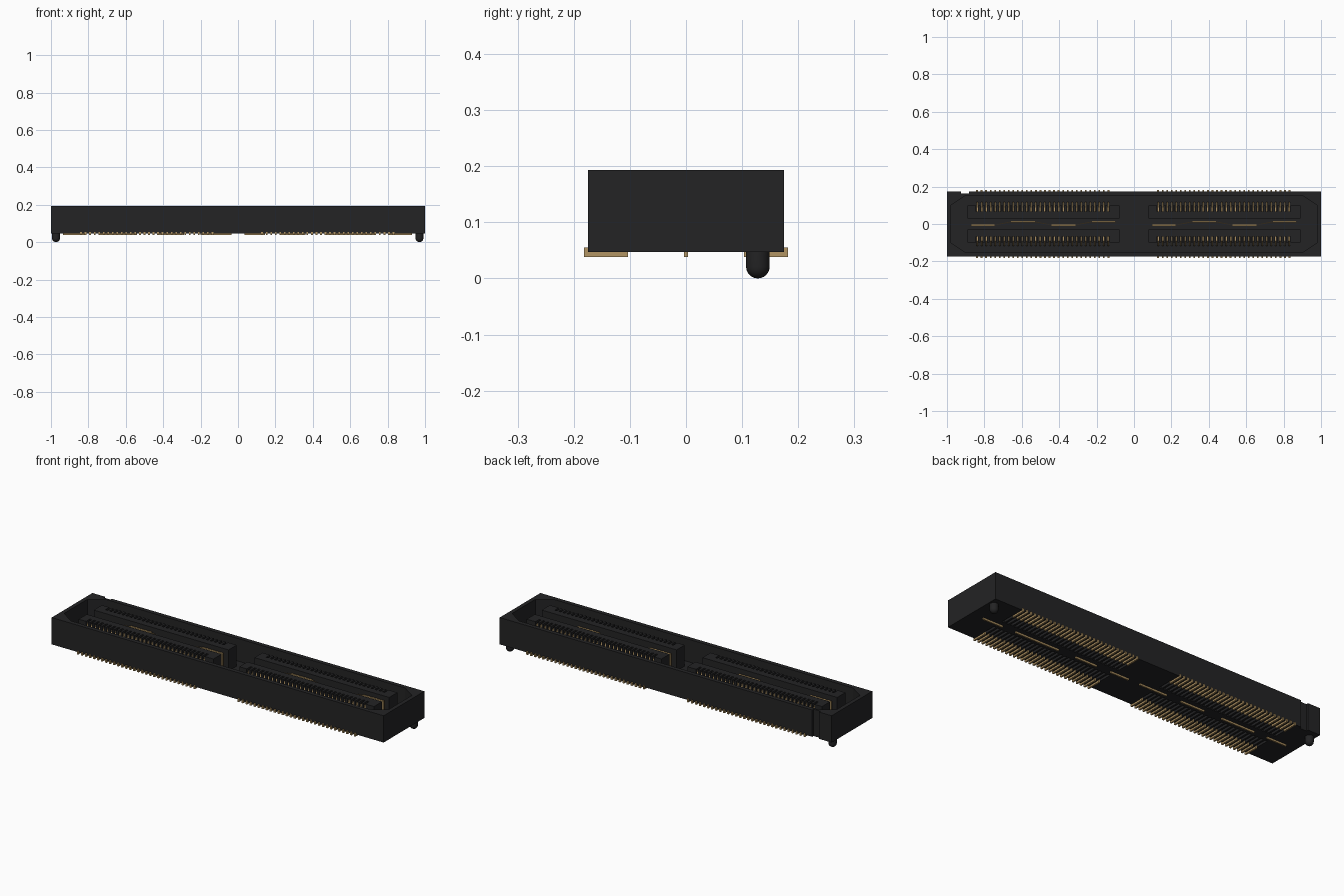
import bpy, bmesh, math
from mathutils import Vector

if "Cube" in bpy.data.objects:
    bpy.data.objects.remove(bpy.data.objects["Cube"])


def material(name, rgb):
    m = bpy.data.materials.new(name)
    m.diffuse_color = (*rgb, 1)
    m.use_nodes = True
    m.node_tree.nodes["Principled BSDF"].inputs["Base Color"].default_value = m.diffuse_color
    return m


BLACK = material("black plastic", (0.017, 0.017, 0.018))
GOLD = material("gold contact", (0.45, 0.30, 0.125))

PITCH, PINS = 0.02423, 30
BANKS = {"left": -0.484, "right": 0.484}     # centre of each bank
Z0, Z1, FLOOR = 0.047, 0.193, 0.07           # housing bottom, top, inner floor


def finish(name, bm, mat):
    bmesh.ops.recalc_face_normals(bm, faces=bm.faces)
    me = bpy.data.meshes.new(name)
    bm.to_mesh(me)
    bm.free()
    me.materials.append(mat)
    ob = bpy.data.objects.new(name, me)
    bpy.context.collection.objects.link(ob)
    return ob


def prism(bm, points, direction):
    """Extrude a closed outline along a vector."""
    f = bm.faces.new([bm.verts.new(p) for p in points])
    g = bmesh.ops.extrude_face_region(bm, geom=[f])["geom"]
    bmesh.ops.translate(bm, vec=direction,
                        verts=[v for v in g if isinstance(v, bmesh.types.BMVert)])


def box(bm, x0, x1, y0, y1, z0, z1):
    y0, y1 = min(y0, y1), max(y0, y1)
    prism(bm, [(x0, y0, z0), (x1, y0, z0), (x1, y1, z0), (x0, y1, z0)], (0, 0, z1 - z0))


def pin_x(centre):
    return [centre - 0.004 + (i - (PINS - 1) / 2) * PITCH for i in range(PINS)]


def cut(ob, cutter):
    m = ob.modifiers.new("cut", "BOOLEAN")
    m.operation, m.solver, m.object = "DIFFERENCE", "EXACT", cutter
    bpy.context.view_layer.objects.active = ob
    bpy.ops.object.modifier_apply(modifier=m.name)
    bpy.data.objects.remove(cutter)


# Housing outline with the key notch at the back left
bm = bmesh.new()
outline = [(-1, -0.175), (1, -0.175), (1, 0.175), (-0.883, 0.175), (-0.883, 0.163),
           (-0.925, 0.163), (-0.925, 0.175), (-1, 0.175)]
prism(bm, [(x, y, Z0) for x, y in outline], (0, 0, Z1 - Z0))
housing = finish("housing", bm, BLACK)

# Open cavity with chamfered corners
bm = bmesh.new()
cavity = [(-0.9, -0.152), (0.9, -0.152), (0.978, -0.1), (0.978, 0.1),
          (0.9, 0.152), (-0.9, 0.152), (-0.978, 0.1), (-0.978, -0.1)]
prism(bm, [(x, y, FLOOR) for x, y in cavity], (0, 0, 0.2))
cavity_cutter = finish("cavity_cutter", bm, BLACK)
cavity_cutter.hide_render = True
cut(housing, cavity_cutter)

# Grooves in the underside, one for each contact
bm = bmesh.new()
for c in BANKS.values():
    for x in pin_x(c):
        for s in (-1, 1):
            box(bm, x - 0.007, x + 0.007, s * 0.03, s * 0.108, 0.03, 0.062)
groove_cutter = finish("groove_cutter", bm, BLACK)
groove_cutter.hide_render = True
cut(housing, groove_cutter)

for bank, c in BANKS.items():
    xs = pin_x(c)
    a, b = c - 0.406, c + 0.406
    for side, s in (("front", -1), ("back", 1)):
        # Rail: solid core, end blocks and teeth between the contacts
        bm = bmesh.new()
        box(bm, a, b, s * 0.03, s * 0.066, FLOOR - 0.005, 0.185)
        box(bm, a, xs[0] - 0.006, s * 0.066, s * 0.1, FLOOR - 0.005, 0.185)
        box(bm, xs[-1] + 0.006, b, s * 0.066, s * 0.1, FLOOR - 0.005, 0.185)
        for x in xs[:-1]:
            box(bm, x + 0.006, x + PITCH - 0.006, s * 0.066, s * 0.1, FLOOR - 0.005, 0.185)
        finish(f"{bank}_{side}_rail", bm, BLACK)

        # Contacts: sprung upright inside, solder foot underneath
        bm = bmesh.new()
        upright = [(0.064, 0.066), (0.117, 0.066), (0.117, 0.09), (0.1, 0.15),
                   (0.09, 0.174), (0.064, 0.174)]
        for x in xs:
            prism(bm, [(x - 0.004, s * y, z) for y, z in upright], (0.008, 0, 0))
            box(bm, x - 0.0045, x + 0.0045, s * 0.103, s * 0.182, 0.038, 0.055)
        finish(f"{bank}_{side}_contacts", bm, GOLD)

    # Ground blade: a strip stepping from side to side along the slot
    path = []
    for i in range(4):
        start, y = c - 0.388 + i * 0.2155, (-0.006, 0.012)[i % 2]
        path += [(start, y), (start + 0.127, y)]
    bm = bmesh.new()
    for i in range(0, 8, 2):
        (x0, y), (x1, _) = path[i], path[i + 1]
        box(bm, x0, x1, y - 0.005, y + 0.005, FLOOR - 0.005, 0.168)
    for i in range(1, 7, 2):
        (x0, ya), (x1, yb) = path[i], path[i + 1]
        prism(bm, [(x0, ya - 0.002, 0.06), (x1, yb - 0.002, 0.06),
                   (x1, yb + 0.002, 0.06), (x0, ya + 0.002, 0.06)], (0, 0, 0.105))
    finish(f"{bank}_ground_blade", bm, GOLD)

# Ground blade feet along the centre of the underside
bm = bmesh.new()
for x0, x1 in ((-0.935, -0.82), (-0.74, -0.54), (-0.43, -0.29), (-0.2, -0.035),
               (0.035, 0.145), (0.23, 0.36), (0.465, 0.73), (0.81, 0.93)):
    box(bm, x0, x1, -0.004, 0.004, 0.038, 0.055)
finish("ground_feet", bm, GOLD)

# Alignment pegs with rounded tips
R = 0.021
profile = [(0, 0)] + [(R * math.sin(t * math.pi / 12), R - R * math.cos(t * math.pi / 12))
                      for t in range(1, 7)] + [(R, 0.055)]
for name, px in (("left_peg", -0.973), ("right_peg", 0.97)):
    bm = bmesh.new()
    vs = [bm.verts.new((px + r, 0.128, z)) for r, z in profile]
    es = [bm.edges.new(p) for p in zip(vs, vs[1:])]
    bmesh.ops.spin(bm, geom=vs + es, cent=(px, 0.128, 0), axis=(0, 0, 1),
                   angle=2 * math.pi, steps=24)
    bmesh.ops.remove_doubles(bm, verts=bm.verts, dist=1e-5)
    peg = finish(name, bm, BLACK)
    bpy.context.view_layer.objects.active = peg
    peg.select_set(True)
    bpy.ops.object.shade_smooth_by_angle()
    peg.select_set(False)
